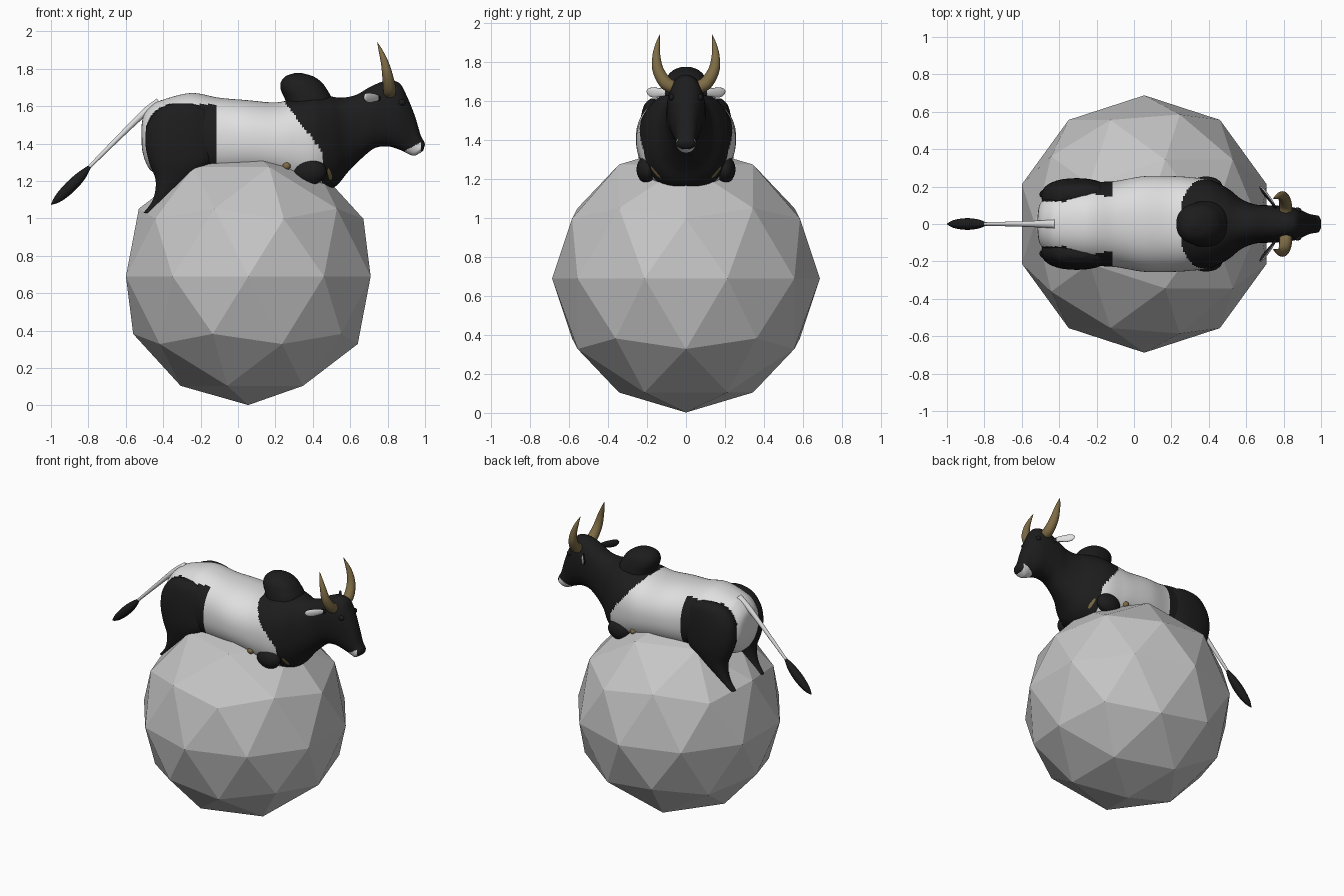
import bpy, bmesh, math
from mathutils import Vector


def material(name, rgb):
    m = bpy.data.materials.new(name)
    m.diffuse_color = (*rgb, 1)
    return m


STONE = material("ball grey", (0.56, 0.56, 0.56))
COAT = [material("hide white", (0.74, 0.74, 0.74)),
        material("hide black", (0.012, 0.012, 0.012)),
        material("horn tan", (0.21, 0.15, 0.06))]
WHITE, BLACK, TAN = 0, 1, 2


def smooth_path(rows, steps):
    """Catmull-Rom resampling of rows of numbers."""
    out = []
    for i in range(len(rows) - 1):
        p0, p1, p2, p3 = (rows[max(i - 1, 0)], rows[i], rows[i + 1], rows[min(i + 2, len(rows) - 1)])
        for k in range(steps):
            t = k / steps
            out.append([0.5 * (2 * b + (c - a) * t + (2 * a - 5 * b + 4 * c - d) * t * t
                               + (3 * b - a - 3 * c + d) * t ** 3)
                        for a, b, c, d in zip(p0, p1, p2, p3)])
    return out + [list(rows[-1])]


def skin(name, rings, rule):
    """Bridge rings of points, cap the ends, colour faces by rule(centre, normal)."""
    bm = bmesh.new()
    loops = [[bm.verts.new(p) for p in r] for r in rings]
    n = len(loops[0])
    for a, b in zip(loops, loops[1:]):
        for i in range(n):
            bm.faces.new((a[i], a[(i + 1) % n], b[(i + 1) % n], b[i]))
    bm.faces.new(loops[0])
    bm.faces.new(loops[-1])
    bmesh.ops.recalc_face_normals(bm, faces=bm.faces)
    bm.normal_update()
    for f in bm.faces:
        f.smooth = True
        f.material_index = rule(f.calc_center_median(), f.normal) if callable(rule) else rule
    me = bpy.data.meshes.new(name)
    bm.to_mesh(me)
    bm.free()
    for m in COAT:
        me.materials.append(m)
    ob = bpy.data.objects.new(name, me)
    bpy.context.collection.objects.link(ob)


def loft(name, rows, rule, side=1, steps=8, n=64, power=2.25):
    """Rows: one edge x,z, opposite edge x,z, half width, centre y."""
    rings = []
    for ax, az, bx, bz, w, y in smooth_path(rows, steps):
        ring = []
        for i in range(n):
            t = 2 * math.pi * i / n
            c, s = math.cos(t), math.sin(t)
            u = math.copysign(abs(c) ** (2 / power), c)
            v = math.copysign(abs(s) ** (2 / power), s)
            ring.append(((ax + bx) / 2 + u * (ax - bx) / 2, side * (y + v * w),
                         (az + bz) / 2 + u * (az - bz) / 2))
        rings.append(ring)
    skin(name, rings, rule)


def tube(name, rows, rule, side=1, steps=6, n=20, flat=1.0):
    """Rows: x, y, z, radius. flat squashes the tube sideways."""
    pts = smooth_path(rows, steps)
    rings = []
    for i, (x, y, z, r) in enumerate(pts):
        d = Vector(pts[min(i + 1, len(pts) - 1)][:3]) - Vector(pts[max(i - 1, 0)][:3])
        u = d.cross(Vector((0, 0, 1))).normalized()
        v = u.cross(d).normalized()
        ring = []
        for k in range(n):
            t = 2 * math.pi * k / n
            p = Vector((x, y, z)) + max(r, 0.001) * (u * math.cos(t) * flat + v * math.sin(t))
            ring.append((p.x, side * p.y, p.z))
        rings.append(ring)
    skin(name, rings, rule)


def blob(name, centre, radii, mat):
    """Smooth ellipsoid."""
    bpy.ops.mesh.primitive_uv_sphere_add(segments=32, ring_count=16, location=centre)
    ob = bpy.context.object
    ob.name = name
    ob.scale = radii
    ob.data.materials.append(COAT[mat])
    bpy.ops.object.shade_smooth()


# Faceted ball
bpy.ops.mesh.primitive_ico_sphere_add(subdivisions=2, radius=0.688, location=(0.055, 0, 0.69))
ball = bpy.context.object
ball.name = "ball"
ball.data.materials.append(STONE)


# Trunk, neck and head in one skin, with painted patches
def hide(c, n):
    if 0.89 < c.x < 0.978 and c.z < 1.36 + (c.x - 0.89) * 0.55:
        return WHITE                                   # lips
    if c.x > min(0.25 + 0.77 * (1.62 - c.z), 0.45):
        return BLACK                                   # shoulders and head
    if -0.49 < c.x < -0.12 and c.z < 1.61 and abs(c.y) > 0.12:
        return BLACK                                   # haunch patch
    return WHITE


body = [(-0.517, 1.48, -0.517, 1.42, 0.02), (-0.505, 1.55, -0.507, 1.34, 0.10),
        (-0.46, 1.605, -0.47, 1.26, 0.155), (-0.40, 1.635, -0.40, 1.23, 0.19),
        (-0.25, 1.67, -0.25, 1.20, 0.22), (-0.10, 1.645, -0.10, 1.20, 0.23),
        (0.05, 1.632, 0.05, 1.20, 0.255), (0.20, 1.62, 0.20, 1.18, 0.256),
        (0.30, 1.64, 0.30, 1.15, 0.25), (0.40, 1.66, 0.42, 1.13, 0.235),
        (0.48, 1.655, 0.52, 1.17, 0.19), (0.55, 1.645, 0.59, 1.25, 0.135),
        (0.63, 1.66, 0.66, 1.32, 0.105), (0.71, 1.705, 0.73, 1.375, 0.10),
        (0.79, 1.735, 0.80, 1.385, 0.096), (0.86, 1.725, 0.85, 1.372, 0.088),
        (0.90, 1.66, 0.88, 1.36, 0.075), (0.945, 1.55, 0.91, 1.345, 0.057),
        (0.975, 1.45, 0.94, 1.335, 0.049), (0.995, 1.41, 0.965, 1.345, 0.046),
        (1.0, 1.395, 0.99, 1.362, 0.03)]
loft("body_and_head", [r + (0,) for r in body], hide, steps=10, n=96)

# Shoulder hump
loft("hump", [(0.50, 1.56, 0.28, 1.56, 0.13, 0), (0.50, 1.64, 0.25, 1.64, 0.12, 0),
              (0.475, 1.69, 0.228, 1.69, 0.11, 0), (0.445, 1.73, 0.23, 1.73, 0.095, 0),
              (0.40, 1.76, 0.255, 1.76, 0.065, 0), (0.345, 1.776, 0.30, 1.776, 0.025, 0)], BLACK)

# Tail and its tuft
tube("tail", [(-0.42, 0, 1.62, 0.025), (-0.50, 0, 1.565, 0.019), (-0.62, 0, 1.45, 0.014),
              (-0.81, 0, 1.26, 0.009)], WHITE)
tube("tail_tuft", [(-0.79, 0, 1.28, 0.008), (-0.84, 0, 1.225, 0.026), (-0.90, 0, 1.165, 0.031),
                   (-0.96, 0, 1.108, 0.022), (-0.998, 0, 1.075, 0.003)], BLACK)

# Paired parts
for side, tag in ((-1, "right"), (1, "left")):
    # Hind leg gripping the ball
    loft("hind_leg_" + tag,
         [(-0.25, 1.615, -0.35, 1.615, 0.02, 0.16), (-0.16, 1.58, -0.43, 1.58, 0.07, 0.145),
          (-0.12, 1.50, -0.485, 1.50, 0.09, 0.145), (-0.12, 1.40, -0.495, 1.40, 0.092, 0.152),
          (-0.14, 1.30, -0.475, 1.30, 0.085, 0.157), (-0.25, 1.20, -0.44, 1.20, 0.06, 0.162),
          (-0.38, 1.10, -0.455, 1.10, 0.035, 0.162), (-0.455, 1.03, -0.505, 1.03, 0.02, 0.16)],
         BLACK, side)
    # Folded foreleg: knee, shin patch and hoof
    blob("front_knee_" + tag, (0.385, side * 0.2, 1.25), (0.088, 0.054, 0.07), BLACK)
    tube("front_shin_" + tag, [(0.455, 0.185, 1.32, 0.008), (0.465, 0.16, 1.28, 0.03),
                               (0.48, 0.12, 1.23, 0.032), (0.49, 0.09, 1.19, 0.012)], TAN, side)
    blob("front_hoof_" + tag, (0.26, side * 0.225, 1.28), (0.022, 0.022, 0.022), TAN)
    # Horn
    tube("horn_" + tag, [(0.81, 0.06, 1.67, 0.033), (0.81, 0.105, 1.695, 0.034),
                         (0.80, 0.143, 1.76, 0.029), (0.785, 0.152, 1.83, 0.021),
                         (0.765, 0.146, 1.89, 0.012), (0.745, 0.135, 1.942, 0.001)], TAN, side)

    # Ear, white inside and black behind
    def ear(c, n):
        inner = n.x * 0.86 + n.y * side * 0.5 > -0.05
        return WHITE if inner and n.z < 0.7 and abs(c.y) > 0.11 else BLACK
    tube("ear_" + tag, [(0.76, 0.08, 1.64, 0.012), (0.735, 0.12, 1.645, 0.02),
                        (0.70, 0.165, 1.645, 0.026), (0.68, 0.192, 1.65, 0.018),
                        (0.673, 0.202, 1.652, 0.002)], ear, side, flat=0.45)
    # Eye
    blob("eye_" + tag, (0.875, side * 0.074, 1.62), (0.02, 0.014, 0.017), BLACK)
